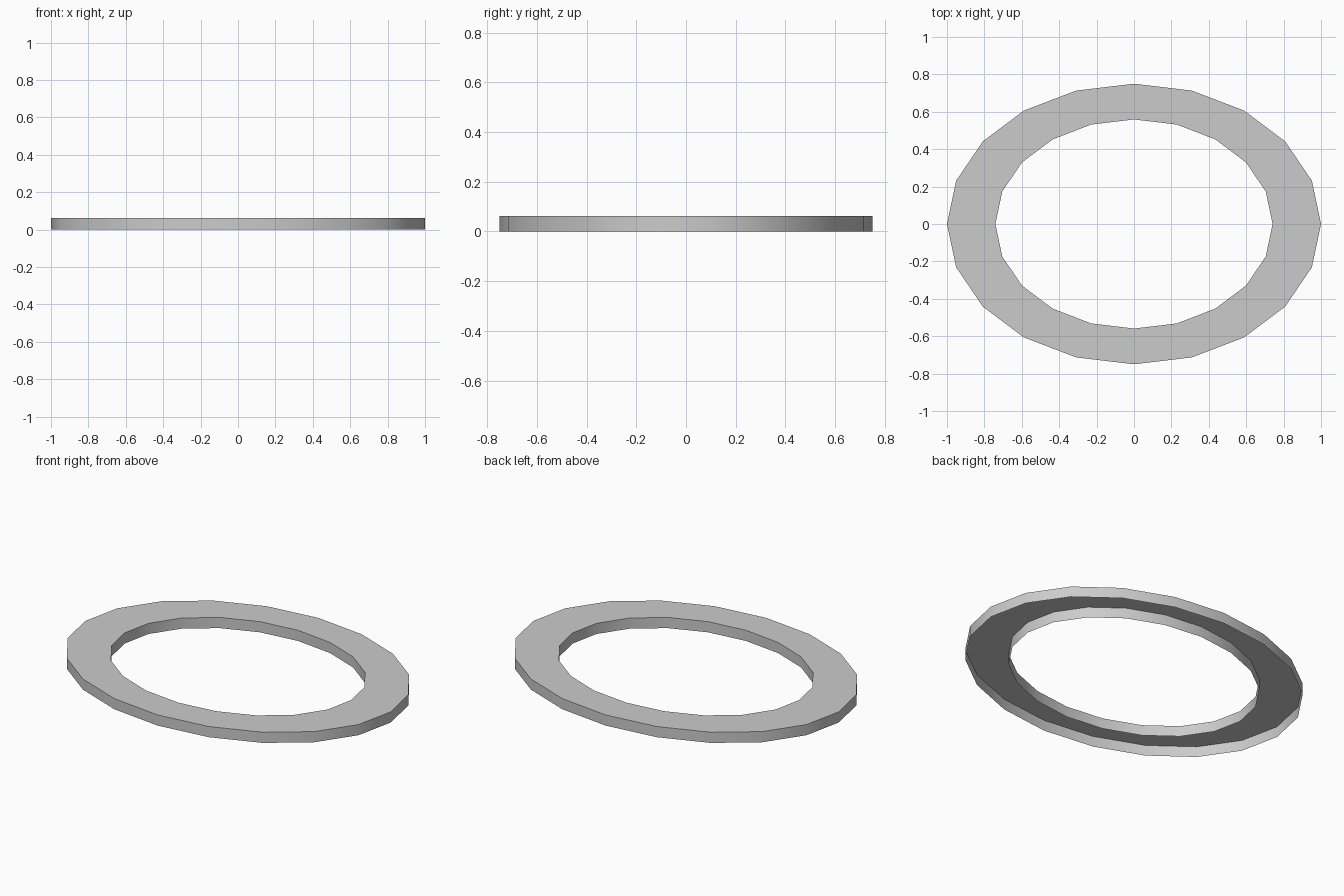
import bpy, bmesh
from math import cos, sin, tau, radians

if "Cube" in bpy.data.objects:
    bpy.data.objects.remove(bpy.data.objects["Cube"])

SIDES, HEIGHT = 20, 0.063
# Open channel section as (x radius, y radius, z): outer wall, top, inner wall
PROFILE = [(1.0, 0.75, 0), (1.0, 0.75, HEIGHT), (0.741, 0.559, HEIGHT), (0.741, 0.559, 0)]

# Sweep the section around the ellipse; the underside stays open
bm = bmesh.new()
loops = [[bm.verts.new((rx * cos(tau * i / SIDES), ry * sin(tau * i / SIDES), z))
          for i in range(SIDES)] for rx, ry, z in PROFILE]
for a, b in zip(loops, loops[1:]):
    for i in range(SIDES):
        j = (i + 1) % SIDES
        bm.faces.new((a[i], a[j], b[j], b[i]))

mesh = bpy.data.meshes.new("oval_ring")
bm.to_mesh(mesh)
bm.free()
ring = bpy.data.objects.new("oval_ring", mesh)
bpy.context.collection.objects.link(ring)

# Smooth walls, sharp rims
bpy.context.view_layer.objects.active = ring
ring.select_set(True)
bpy.ops.object.shade_smooth_by_angle(angle=radians(30))
